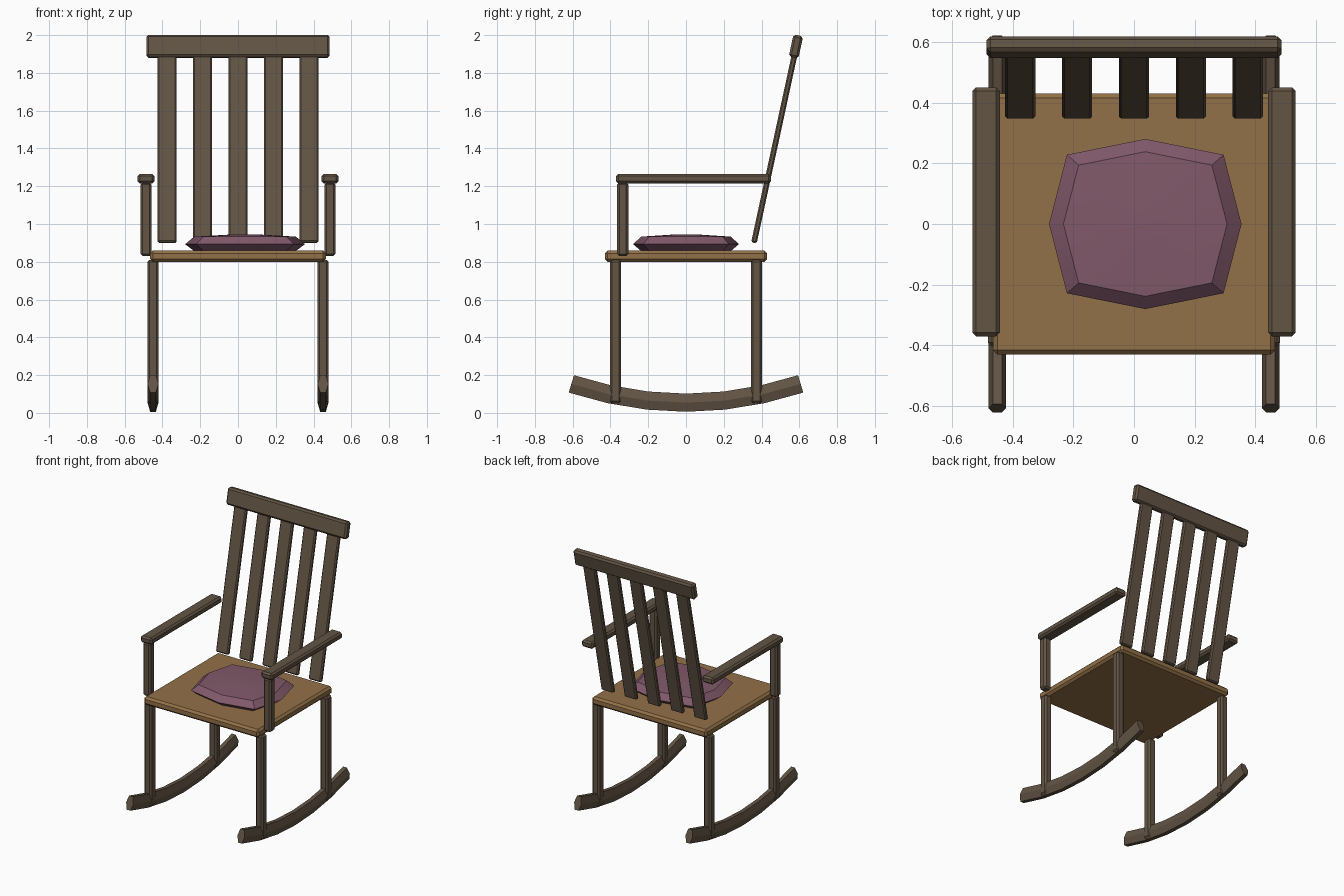
import bpy, math
from mathutils import Matrix, Vector

cube = bpy.data.objects.get("Cube")
if cube:
    bpy.data.objects.remove(cube, do_unlink=True)


def material(name, rgb):
    m = bpy.data.materials.new(name)
    m.use_nodes = True
    m.diffuse_color = (*rgb, 1)
    m.node_tree.nodes["Principled BSDF"].inputs["Base Color"].default_value = (*rgb, 1)
    return m


dark_wood = material("dark wood", (0.125, 0.09, 0.06))
seat_wood = material("honey wood", (0.29, 0.165, 0.065))
fabric = material("plum fabric", (0.22, 0.1, 0.145))


def mesh_object(name, verts, faces, mat):
    mesh = bpy.data.meshes.new(name)
    mesh.from_pydata(verts, [], faces)
    mesh.materials.append(mat)
    obj = bpy.data.objects.new(name, mesh)
    bpy.context.collection.objects.link(obj)
    return obj


def board(name, center, size, mat=dark_wood, bevel=0.012, tilt=0):
    """Chamfered board, optionally leaning back about x."""
    bpy.ops.mesh.primitive_cube_add(size=1)
    obj = bpy.context.object
    obj.name = name
    obj.data.transform(Matrix.Diagonal((*size, 1)))
    obj.location = center
    obj.rotation_euler.x = tilt
    obj.data.materials.append(mat)
    mod = obj.modifiers.new("chamfer", "BEVEL")
    mod.width = bevel
    mod.segments = 1
    return obj


def loft(name, rings, mat):
    """Skin equal-sized rings and cap both ends."""
    n = len(rings[0])
    verts = [v for ring in rings for v in ring]
    faces = [(r * n + i, r * n + (i + 1) % n, (r + 1) * n + (i + 1) % n, (r + 1) * n + i)
             for r in range(len(rings) - 1) for i in range(n)]
    last = (len(rings) - 1) * n
    faces += [tuple(reversed(range(n))), tuple(range(last, last + n))]
    return mesh_object(name, verts, faces, mat)


# Seat
board("seat", (0, 0, 0.83), (0.93, 0.86, 0.06), seat_wood, 0.015)

# Legs, arms and rockers on both sides
section = [(0.029, 0), (0.015, 0.048), (-0.015, 0.048),
           (-0.029, 0), (-0.015, -0.048), (0.015, -0.048)]
for side, s in (("left", 1), ("right", -1)):
    for end, y in (("front", -0.373), ("back", 0.373)):
        board(f"{side}_{end}_leg", (s * 0.45, y, 0.43), (0.06, 0.06, 0.76))
    board(f"{side}_arm_post", (s * 0.487, -0.335, 1.025), (0.06, 0.06, 0.39))
    board(f"{side}_armrest", (s * 0.487, 0.04, 1.24), (0.09, 0.82, 0.05))

    rings = []
    for i in range(7):
        y = 0.607 * (3 - i) / 3
        slope = math.atan(0.5 * y)
        rings.append([(s * 0.45 + x, y - h * math.sin(slope),
                       0.054 + 0.27 * y * y + h * math.cos(slope)) for x, h in section])
    loft(f"{side}_rocker", rings, dark_wood)

# Leaning backrest: five slats under a top rail
lean = math.atan2(0.225, 1.04)
foot, head = Vector((0, 0.362, 0.9)), Vector((0, 0.582, 1.94))
for i in range(5):
    mid = (foot + head) / 2
    mid.x = (i - 2) * 0.1875
    board(f"back_slat_{i + 1}", mid, (0.1, 0.03, (head - foot).length),
          bevel=0.008, tilt=-lean)
board("top_rail", head, (0.97, 0.052, 0.12), tilt=-lean)

# Cushion: puffed octagon with a crease around its middle
outline = [(0.317, 0), (0.258, 0.228), (0, 0.28), (-0.258, 0.228),
           (-0.317, 0), (-0.258, -0.228), (0, -0.28), (0.258, -0.228)]
rings = [[(0.037 + x * k, y * k, z) for x, y in outline]
         for k, z in ((0.86, 0.86), (1, 0.893), (0.85, 0.933), (0.2, 0.945))]
cushion = loft("cushion", rings, fabric)
bpy.ops.object.select_all(action="DESELECT")
cushion.select_set(True)
bpy.context.view_layer.objects.active = cushion
bpy.ops.object.shade_smooth_by_angle(angle=math.radians(25))
